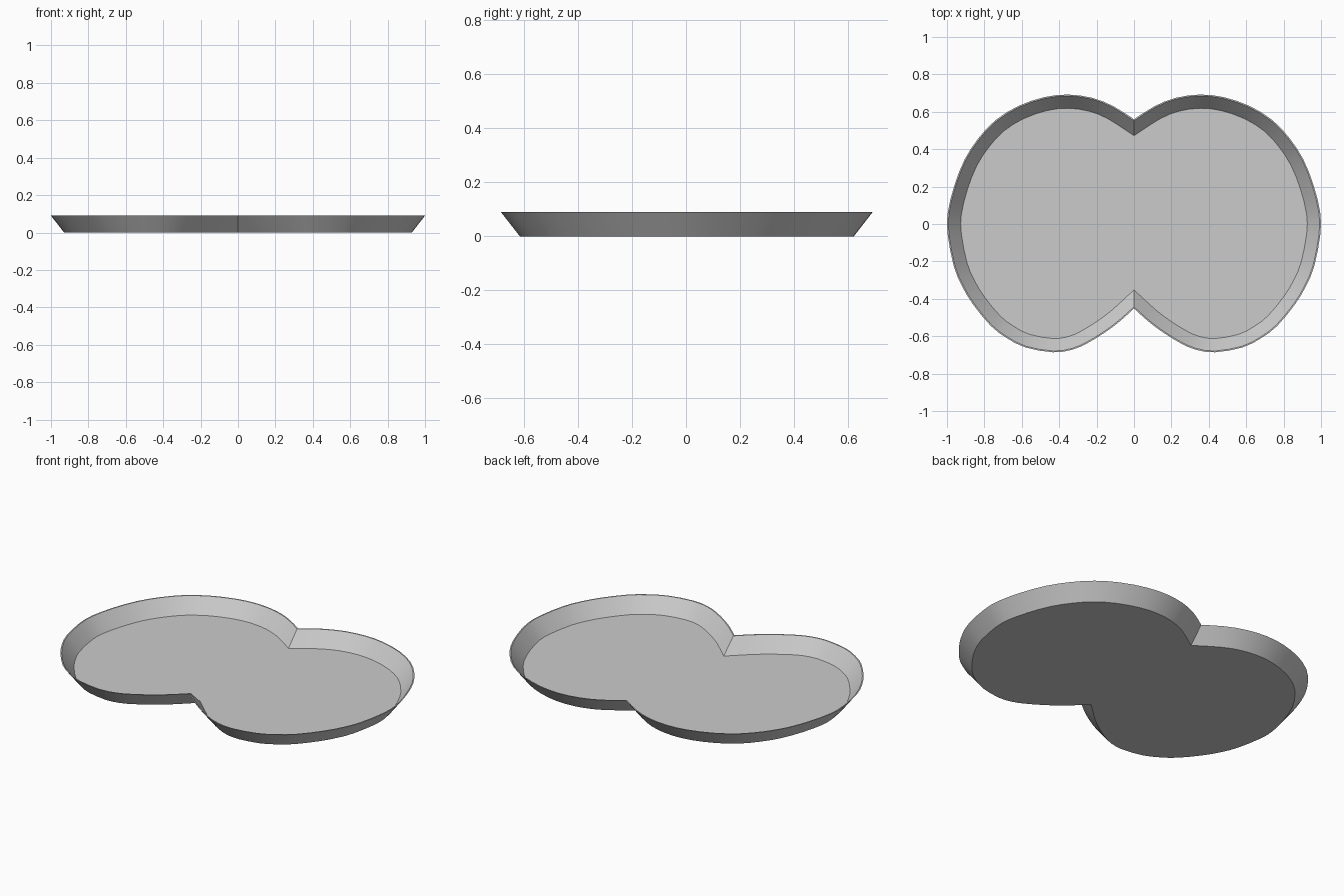
import bpy, bmesh
from mathutils import Vector

if "Cube" in bpy.data.objects:
    bpy.data.objects.remove(bpy.data.objects["Cube"])

HEIGHT, FLARE, SHEET = 0.09, 0.07, 0.005

# Right half of the rim, from the back notch round to the front notch
half = [(0, 0.56), (0.11, 0.63), (0.225, 0.675), (0.353, 0.692), (0.48, 0.678),
        (0.62, 0.63), (0.74, 0.555), (0.83, 0.46), (0.905, 0.345), (0.96, 0.205),
        (0.995, 0.06), (0.995, -0.06), (0.963, -0.225), (0.92, -0.33),
        (0.86, -0.43), (0.765, -0.545), (0.68, -0.61), (0.58, -0.66),
        (0.433, -0.686), (0.33, -0.672), (0.25, -0.638), (0.155, -0.58),
        (0.075, -0.52), (0, -0.452)]


def smooth(pts):
    """Add a curved midpoint between each pair of points."""
    p = [Vector(q) for q in pts]
    out = []
    for i in range(len(p) - 1):
        a, d = p[max(i - 1, 0)], p[min(i + 2, len(p) - 1)]
        out += [p[i], (p[i] + p[i + 1]) * 0.5625 - (a + d) * 0.0625]
    return out + [p[-1]]


def inset(loop, dist):
    """Mitred inward offset of a clockwise closed loop."""
    out = []
    for i, q in enumerate(loop):
        e1 = (q - loop[i - 1]).normalized()
        e2 = (loop[(i + 1) % len(loop)] - q).normalized()
        n1, n2 = Vector((e1.y, -e1.x)), Vector((e2.y, -e2.x))
        out.append(q + (n1 + n2) * (dist / (1 + n1.dot(n2))))
    return out


right = smooth(half)
rim = right + [Vector((-q.x, q.y)) for q in right[-2:0:-1]]
k = 1 / max(q.x for q in rim)
rim = [Vector((q.x * k, q.y)) for q in rim]

# Outer base, outer rim, inner rim and inner floor rings
rings = [(FLARE, 0), (0, HEIGHT), (0.007, HEIGHT), (FLARE + 0.003, SHEET)]
bm = bmesh.new()
loops = [[bm.verts.new((q.x, q.y, z)) for q in inset(rim, d)] for d, z in rings]
for lo, hi in zip(loops, loops[1:]):
    for i in range(len(rim)):
        j = (i + 1) % len(rim)
        bm.faces.new((lo[i], lo[j], hi[j], hi[i]))
bm.faces.new(loops[0])
bm.faces.new(loops[-1])
bmesh.ops.recalc_face_normals(bm, faces=bm.faces)

mesh = bpy.data.meshes.new("tray")
bm.to_mesh(mesh)
bm.free()
tray = bpy.data.objects.new("tray", mesh)
bpy.context.collection.objects.link(tray)

grey = bpy.data.materials.new("light grey")
grey.diffuse_color = (0.6, 0.6, 0.6, 1)
grey.use_nodes = True
grey.node_tree.nodes["Principled BSDF"].inputs["Base Color"].default_value = grey.diffuse_color
mesh.materials.append(grey)

bpy.context.view_layer.objects.active = tray
tray.select_set(True)
bpy.ops.object.shade_smooth_by_angle(angle=0.5)
